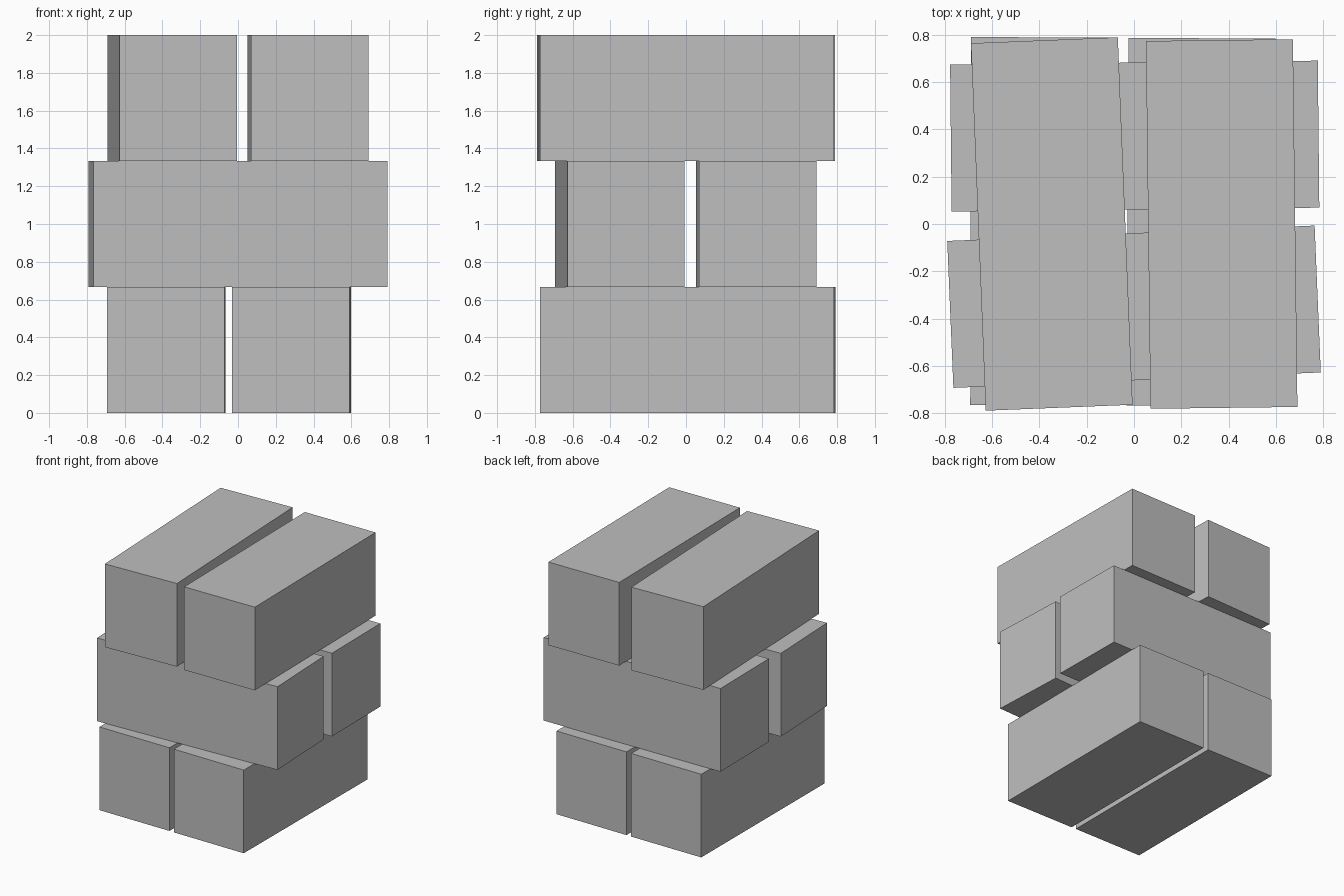
import bpy
from math import radians

default = bpy.data.objects.get("Cube")
if default:
    bpy.data.objects.remove(default, do_unlink=True)

# One plain grey for every block
GREY = (0.52, 0.52, 0.52, 1.0)
mat = bpy.data.materials.new("block grey")
mat.use_nodes = True
mat.diffuse_color = GREY
for node in mat.node_tree.nodes:
    if node.type == "BSDF_PRINCIPLED":
        node.inputs["Base Color"].default_value = GREY

WIDTH, LENGTH, HEIGHT = 0.622, 1.556, 2 / 3


def block(name, layer, x, y, turn):
    """A block with its long side along y, turned about z in degrees."""
    bpy.ops.mesh.primitive_cube_add(
        size=1, location=(x, y, (layer + 0.5) * HEIGHT),
        rotation=(0, 0, radians(turn)))
    ob = bpy.context.object
    ob.name = ob.data.name = name
    ob.scale = (WIDTH, LENGTH, HEIGHT)
    bpy.ops.object.transform_apply(location=False, rotation=False, scale=True)
    ob.data.materials.append(mat)


# Bottom pair, front to back
block("bottom_right_block", 0, -0.38, 0.012, -0.15)
block("bottom_left_block", 0, 0.284, 0.008, -0.3)

# Middle pair, side to side
block("middle_front_block", 1, 0.0, -0.35, 90 + 2.4)
block("middle_back_block", 1, 0.003, 0.372, 90 + 0.6)

# Top pair, front to back
block("top_right_block", 2, -0.348, 0.0, 2.3)
block("top_left_block", 2, 0.371, 0.0, 0.7)
